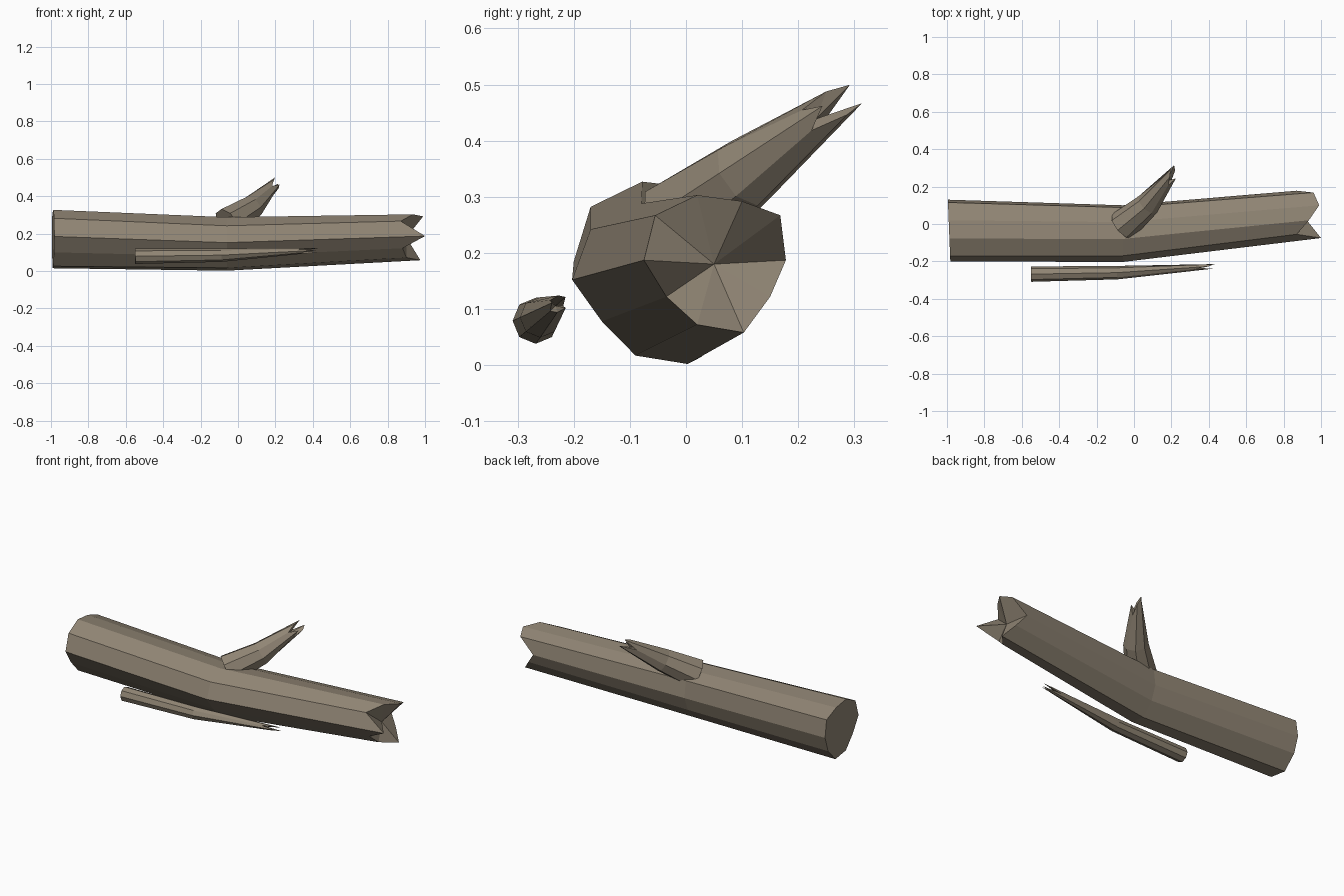
import bpy, bmesh, math
from mathutils import Vector

if "Cube" in bpy.data.objects:
    bpy.data.objects.remove(bpy.data.objects["Cube"])

bark = bpy.data.materials.new("bark")
bark.diffuse_color = (0.28, 0.235, 0.175, 1)
bark.use_nodes = True
bark.node_tree.nodes["Principled BSDF"].inputs["Base Color"].default_value = bark.diffuse_color


def skin(name, rings, hollow):
    """Bridge rings of points, cap the start flat and the splintered end with a fan."""
    bm = bmesh.new()
    vs = [[bm.verts.new(p) for p in r] for r in rings]
    n = len(vs[0])
    for a, b in zip(vs, vs[1:]):
        for i in range(n):
            j = (i + 1) % n
            bm.faces.new((a[i], a[j], b[j], b[i]))
    bm.faces.new(vs[0])
    c = bm.verts.new(hollow)
    for i in range(n):
        bm.faces.new((vs[-1][i], vs[-1][(i + 1) % n], c))
    bmesh.ops.recalc_face_normals(bm, faces=bm.faces)
    me = bpy.data.meshes.new(name)
    bm.to_mesh(me)
    bm.free()
    me.materials.append(bark)
    ob = bpy.data.objects.new(name, me)
    bpy.context.collection.objects.link(ob)
    return ob


def stick(name, path, radii, jag, sides=8):
    """Round stick along a three-point path; jag pushes the tip points along it."""
    pts = [Vector(p) for p in path]
    rings = []
    for k, (p, r) in enumerate(zip(pts, radii)):
        d = (pts[min(k + 1, len(pts) - 1)] - pts[max(k - 1, 0)]).normalized()
        side = d.cross(Vector((0, 0, 1))).normalized()
        up = side.cross(d)
        ring = []
        for i in range(sides):
            a = math.tau * i / sides
            push = jag[i] if k == len(pts) - 1 else 0
            ring.append(p + r * (math.cos(a) * side + math.sin(a) * up) + push * d)
        rings.append(ring)
    d = (pts[-1] - pts[-2]).normalized()
    return skin(name, rings, pts[-1] + d * min(jag) * 0.9)


# Trunk: sawn end, bent middle, splintered end (y, z sections)
left = [(-.20, .185), (-.17, .282), (-.078, .327), (.02, .315), (.115, .28),
        (.13, .18), (.10, .09), (.028, .015), (-.075, .026), (-.145, .1)]
middle = [(-.203, .152), (-.17, .242), (-.08, .288), (.01, .278), (.088, .25),
          (.10, .152), (.07, .072), (.003, .002), (-.09, .017), (-.15, .078)]
right = [(-.075, .187), (-.055, .267), (.02, .303), (.10, .292), (.168, .267),
         (.178, .187), (.15, .122), (.103, .058), (.02, .072), (-.035, .122)]
tips = [1.0, .87, .935, .99, .96, .87, .92, .975, .9, .88]
skin("trunk", [
    [(-.99 - .04 * y, y, z) for y, z in left],
    [(-.06, y, z) for y, z in middle],
    [(x, y, z) for x, (y, z) in zip(tips, right)],
], (.9, .05, .18))

# Broken branch growing out of the trunk top
stick("broken_branch",
      [(-.06, -.01, .255), (.075, .105, .342), (.2, .262, .462)],
      (.085, .066, .03),
      (0, -.05, 0, .038, -.05, .045, .02, -.05))

# Loose twig lying in front
stick("loose_twig",
      [(-.55, -.268, .079), (-.09, -.26, .085), (.38, -.228, .109)],
      (.041, .036, .014),
      (.04, -.06, .02, .05, -.07, .055, -.02, -.06))
